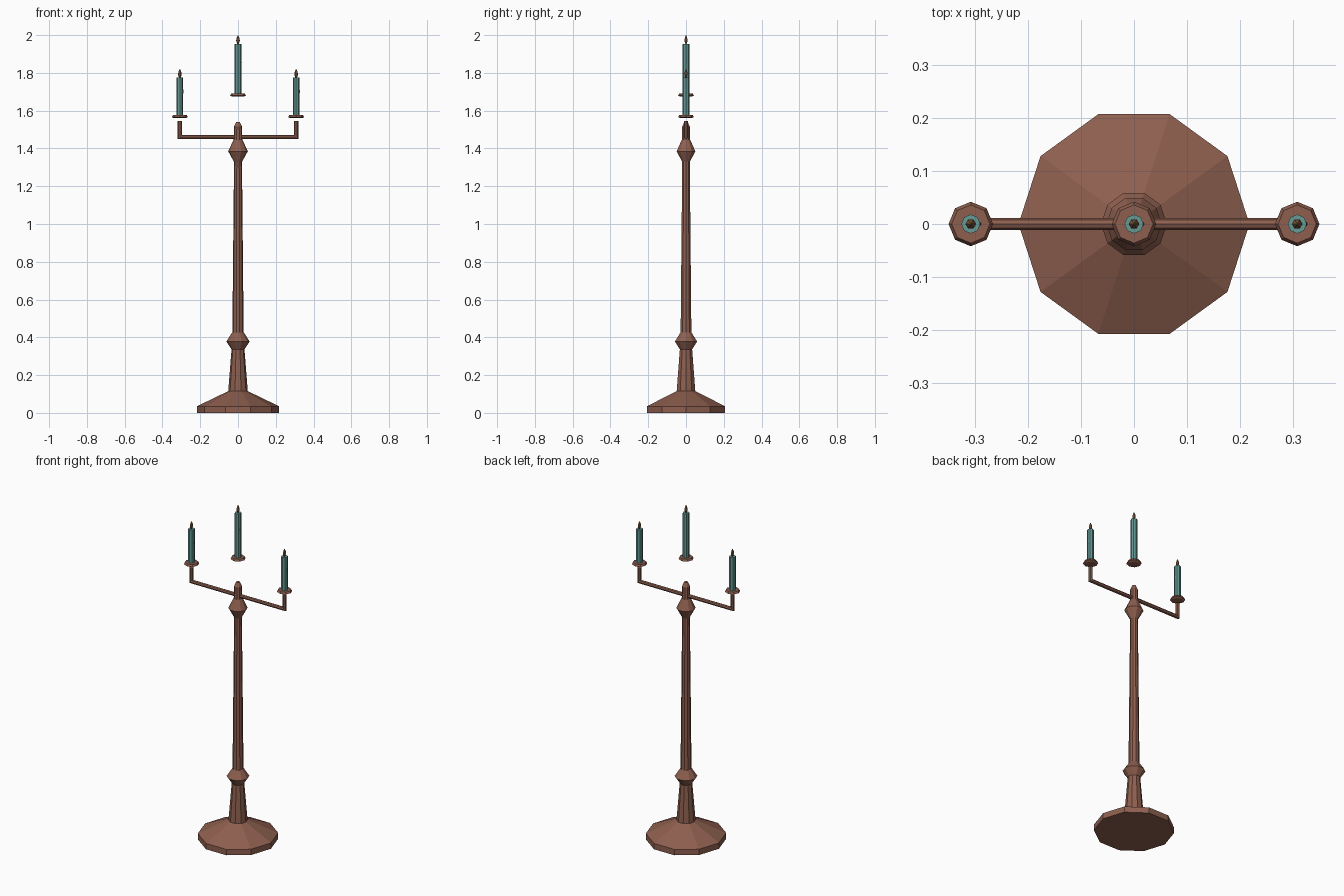
import bpy
import bmesh
from math import cos, sin, tau

cube = bpy.data.objects.get("Cube")
if cube:
    bpy.data.objects.remove(cube)


def make_material(name, rgb):
    mat = bpy.data.materials.new(name)
    mat.use_nodes = True
    colour = (*rgb, 1)
    mat.diffuse_color = colour
    for node in mat.node_tree.nodes:
        if node.type == 'BSDF_PRINCIPLED':
            node.inputs["Base Color"].default_value = colour
    return mat


bronze = make_material("brown bronze", (0.27, 0.115, 0.078))
wax = make_material("teal wax", (0.13, 0.32, 0.30))
flame_brown = make_material("flame brown", (0.22, 0.10, 0.04))


def finish(name, bm, mat):
    bmesh.ops.recalc_face_normals(bm, faces=bm.faces[:])
    mesh = bpy.data.meshes.new(name)
    bm.to_mesh(mesh)
    bm.free()
    mesh.materials.append(mat)
    obj = bpy.data.objects.new(name, mesh)
    bpy.context.collection.objects.link(obj)
    return obj


def turned(name, profile, sides, mat, x=0, y=0, base=0):
    """Closed faceted lathe from (radius, height) pairs."""
    bm = bmesh.new()
    rings = [[bm.verts.new((x + r * cos(tau * i / sides),
                            y + r * sin(tau * i / sides), base + z))
              for i in range(sides)] for r, z in profile]
    for low, high in zip(rings, rings[1:]):
        for i in range(sides):
            j = (i + 1) % sides
            bm.faces.new((low[i], low[j], high[j], high[i]))
    bm.faces.new(rings[0])
    bm.faces.new(rings[-1])
    return finish(name, bm, mat)


# Foot, column and its two knobs
turned("foot", [(0.218, 0), (0.218, 0.035), (0.052, 0.115)], 10, bronze)
turned("lower_stem", [(0.052, 0.112), (0.034, 0.34)], 10, bronze)
turned("lower_knob", [(0.033, 0.335), (0.062, 0.378), (0.031, 0.425)], 10, bronze)
turned("shaft", [(0.030, 0.42), (0.021, 1.335)], 10, bronze)
turned("upper_knob", [(0.022, 1.33), (0.052, 1.385), (0.024, 1.445)], 10, bronze)
turned("finial", [(0.023, 1.44), (0.021, 1.515), (0.010, 1.54)], 10, bronze)


def bent_arm(name, side):
    """Octagonal tube running outwards, with a mitred corner up to the cup."""
    bm = bmesh.new()
    r, reach, z, top = 0.011, 0.308, 1.46, 1.545
    rings = [[], [], []]
    for i in range(8):
        a, b = r * cos(tau * i / 8), r * sin(tau * i / 8)
        rings[0].append(bm.verts.new((0, a, z + b)))
        rings[1].append(bm.verts.new((side * (reach - b), a, z + b)))
        rings[2].append(bm.verts.new((side * (reach - b), a, top)))
    for low, high in zip(rings, rings[1:]):
        for i in range(8):
            j = (i + 1) % 8
            bm.faces.new((low[i], low[j], high[j], high[i]))
    bm.faces.new(rings[0])
    bm.faces.new(rings[2])
    finish(name, bm, bronze)


def candle(prefix, x, base, height):
    """Drip dish, candle, wax drip and flame."""
    turned(prefix + "_dish", [(0.030, 0), (0.042, 0.006), (0.036, 0.017)],
           8, bronze, x, 0, base)
    turned(prefix + "_candle", [(0.018, 0.012), (0.018, height)], 8, wax, x, 0, base)
    turned(prefix + "_drip", [(0.001, -0.014), (0.004, -0.006), (0.003, 0.008), (0.001, 0.014)],
           6, wax, x + 0.016, 0, base + height * 0.66)
    turned(prefix + "_flame", [(0.004, 0), (0.010, 0.018), (0.007, 0.033), (0.001, 0.047)],
           6, flame_brown, x, 0, base + height - 0.001)


# Side arms and the three candles
for label, side in (("left", 1), ("right", -1)):
    bent_arm(label + "_arm", side)
    candle(label, side * 0.308, 1.56, 0.215)
candle("centre", 0, 1.674, 0.28)
